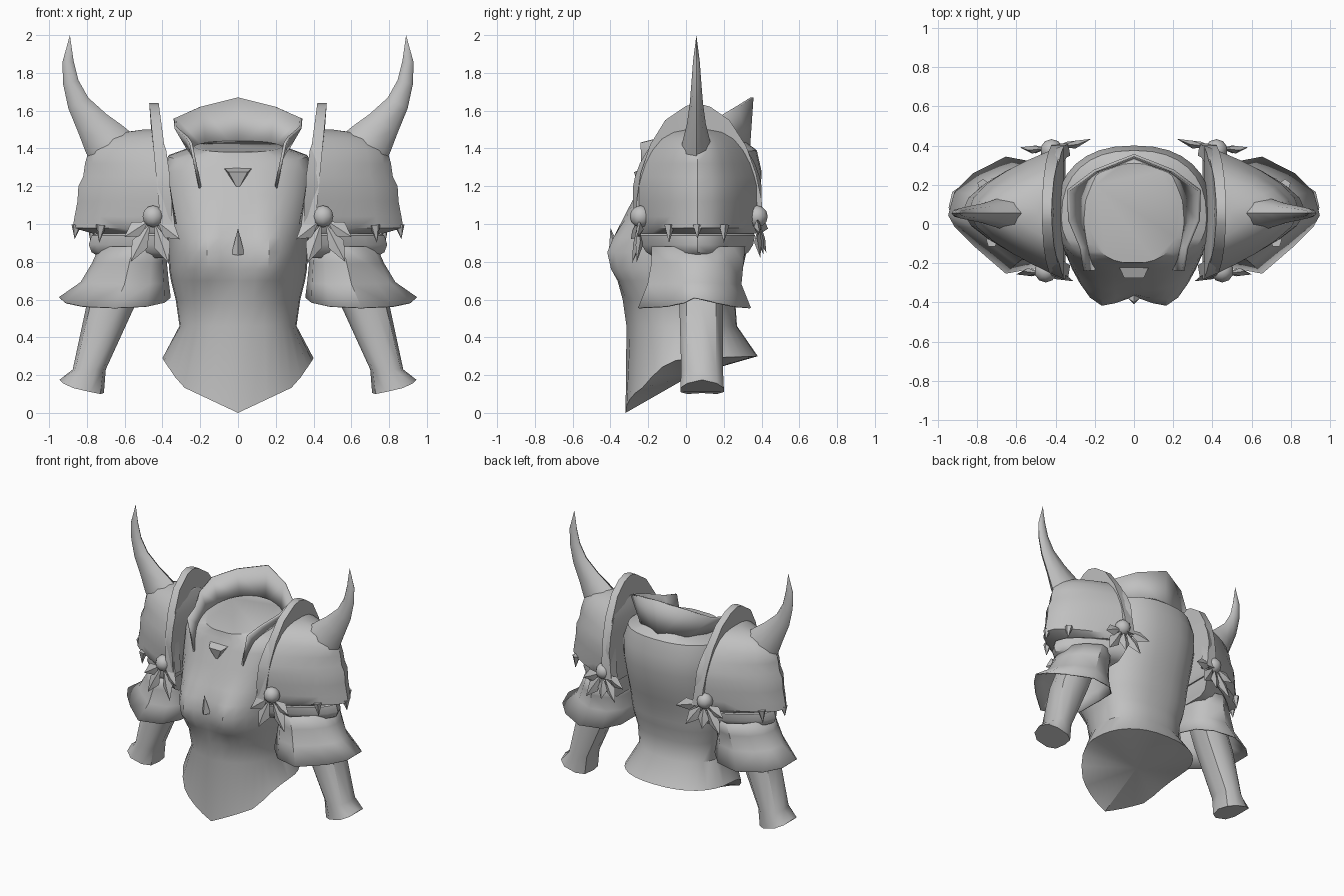
import bpy, bmesh, math
from mathutils import Vector

if "Cube" in bpy.data.objects:
    bpy.data.objects.remove(bpy.data.objects["Cube"])

steel = bpy.data.materials.new("grey_steel")
steel.diffuse_color = (0.53, 0.53, 0.53, 1)
steel.use_nodes = True
steel.node_tree.nodes["Principled BSDF"].inputs["Base Color"].default_value = steel.diffuse_color


def loft(name, rings, caps=(True, True), closed=True, mirror=True, thick=0, angle=40, poles=(None, None)):
    """Skin a list of equal-length point rings, optionally capped or ended in a pole."""
    bm = bmesh.new()
    vs = [[bm.verts.new(p) for p in r] for r in rings]
    n = len(rings[0])
    for a, b in zip(vs, vs[1:]):
        for i in range(n if closed else n - 1):
            j = (i + 1) % n
            bm.faces.new((a[i], a[j], b[j], b[i]))
    for k, ring in ((0, vs[0]), (1, vs[-1])):
        if poles[k] is not None:
            c = bm.verts.new(poles[k])
            for i in range(n):
                bm.faces.new((ring[i], ring[(i + 1) % n], c))
        elif closed and caps[k]:
            bm.faces.new(ring)
    return finish(name, bm, mirror, thick, angle)


def finish(name, bm, mirror=True, thick=0, angle=40):
    bmesh.ops.recalc_face_normals(bm, faces=bm.faces[:])
    me = bpy.data.meshes.new(name)
    bm.to_mesh(me)
    bm.free()
    me.materials.append(steel)
    ob = bpy.data.objects.new(name, me)
    bpy.context.collection.objects.link(ob)
    bpy.ops.object.select_all(action='DESELECT')
    ob.select_set(True)
    bpy.context.view_layer.objects.active = ob
    bpy.ops.object.shade_smooth_by_angle(angle=math.radians(angle))
    if mirror:
        ob.modifiers.new("mirror", 'MIRROR')
    if thick:
        s = ob.modifiers.new("thickness", 'SOLIDIFY')
        s.thickness = thick
        s.offset = 0
    return ob


def power(v, e):
    return math.copysign(abs(v) ** e, v)


def spike(name, base, tip, r, sides=4, mirror=True):
    """Pointed cone from base to tip."""
    base, tip = Vector(base), Vector(tip)
    q = (tip - base).to_track_quat('Z', 'Y')
    ring = [base + q @ Vector((r * math.cos(a), r * math.sin(a), 0))
            for a in (2 * math.pi * i / sides for i in range(sides))]
    return loft(name, [ring], poles=(None, tip), mirror=mirror, angle=30)


# Torso: z, half width, front y, back y
rows = [(0.28, .40, -.32, .38), (.46, .31, -.30, .27), (.60, .33, -.32, .26), (.70, .355, -.355, .29),
        (.76, .365, -.37, .30), (.85, .37, -.37, .32), (.93, .375, -.36, .345), (1.02, .385, -.335, .37),
        (1.15, .40, -.275, .395), (1.28, .40, -.235, .40), (1.36, .37, -.21, .375), (1.41, .23, -.20, .31)]
torso = []
for k, (z, hw, yf, yb) in enumerate(rows):
    ring = []
    for i in range(32):
        t = 2 * math.pi * i / 32
        c, s = math.cos(t), math.sin(t)
        x = hw * power(c, .85)
        y = .03 + (yb - .03 if s > 0 else .03 - yf) * power(s, .85)
        zz = z
        if k == 0:      # pointed hem
            zz = .29 + .01 * s
            if s < -.01:
                x = hw * c
                zz = min(.29, .47 * abs(x) + max(0, abs(x) - .3))
        elif k >= len(rows) - 2:
            zz += .03 * s
        if s < 0:       # breast swell and waist ridge
            y -= .075 * math.exp(-((abs(x) - .18) / .11) ** 2 - ((z - .84) / .14) ** 2)
            if abs(x) < .02 and k:
                y -= .015 if z < .7 else -.005
        ring.append((x, y, zz))
    torso.append(ring)
loft("torso", torso, mirror=False, poles=((0, .03, .2), None), angle=35)

# Flared neck collar
low = [(0, .33, 1.38), (.17, .27, 1.39), (.25, .12, 1.40), (.26, 0, 1.39), (.23, -.12, 1.33), (.2, -.235, 1.19)]
high = [(0, .35, 1.67), (.2, .27, 1.62), (.335, .17, 1.56), (.33, .02, 1.51), (.27, -.12, 1.46), (.25, -.24, 1.43)]
loft("collar", [low, high], closed=False, thick=.015)

# Throat plate and chest spike
loft("throat_plate", [[(-.08, -.21, 1.3), (.08, -.21, 1.3), (.05, -.275, 1.275), (-.05, -.275, 1.275)]],
     poles=(None, (0, -.25, 1.18)), mirror=False)
spike("chest_spike", (0, -.375, .84), (0, -.40, .98), .035, mirror=False)


# Shoulder guards shaped like fanged heads, pointed outwards
def half_slice(z, xin, xout, hy, yc=.06):
    out = []
    for i in range(15):
        t = math.pi * (i / 14 - .5)
        s = math.sin(t)
        f = 1 - abs(s) ** (1.6 if s < 0 else 1.9)
        out.append((xin + (xout - xin) * f, yc + hy * s, z))
    return out


loft("shoulder_head", [half_slice(*r) for r in [
    (.95, .36, .77, .31), (.98, .35, .875, .325), (1.04, .35, .865, .335), (1.12, .35, .85, .34), (1.2, .36, .845, .34),
    (1.25, .36, .82, .33), (1.32, .37, .81, .305), (1.39, .38, .79, .265), (1.45, .40, .72, .21),
    (1.485, .41, .61, .15), (1.5, .43, .5, .07)]])
loft("lower_jaw", [half_slice(*r) for r in [
    (.96, .37, .72, .29), (.94, .37, .775, .305), (.89, .37, .79, .295), (.85, .38, .775, .27), (.82, .38, .72, .22)]])

# Fangs along the upper jaw
for nm, x, y, r, z in (("mid_fang", .855, .06, .028, .92), ("front_fang", .725, -.09, .03, .9),
                       ("back_fang", .77, .2, .03, .9)):
    spike(nm, (x, y, .995), (x + .01, y, z), r, 5)

# Horns sweeping out and up
path = [(.66, 1.39, .135, .085), (.71, 1.45, .12, .07), (.77, 1.53, .09, .05), (.845, 1.64, .06, .035),
        (.885, 1.75, .042, .026), (.90, 1.86, .03, .018)]
horn = []
for k, (x, z, r, ry) in enumerate(path):
    a, b = path[max(0, k - 1)], path[min(len(path) - 1, k + 1)]
    d = Vector((b[0] - a[0], 0, b[1] - a[1])).normalized()
    side = Vector((d.z, 0, -d.x))
    horn.append([Vector((x, .055, z)) + side * r * math.cos(t) + Vector((0, ry * math.sin(t), 0))
                 for t in (2 * math.pi * i / 8 for i in range(8))])
loft("horn", horn, poles=(None, (.89, .055, 2.0)), angle=50)

# Raised arch rim around each shoulder
arch = [(-.27, 1.0), (-.26, 1.13), (-.24, 1.27), (-.19, 1.42), (-.11, 1.55), (0, 1.625), (.06, 1.64), (.13, 1.62),
        (.23, 1.55), (.32, 1.41), (.37, 1.27), (.40, 1.13), (.41, 1.0)]
rim = []
for y, z in arch:
    f = (z - 1) / .64
    xi, xo = .335 + .085 * f, .41 + .06 * f
    yi, zi = .065 + (y - .065) * .82, 1 + (z - 1) * .78
    rim.append([(xi, y, z), (xo, y, z), (xo - .01, yi, zi), (xi - .01, yi, zi)])
loft("shoulder_rim", rim)

# Flower studs with pointed petals, front and back
petals = {"front": ((218, .18), (251, .25), (297, .26), (327, .18)),
          "back": ((195, .21), (235, .22), (270, .19), (303, .25), (335, .18))}
for nm, cx, cy, d in (("front", .45, -.24, -1), ("back", .42, .375, 1)):
    bm = bmesh.new()
    bmesh.ops.create_uvsphere(bm, u_segments=10, v_segments=6, radius=.058)
    bmesh.ops.translate(bm, vec=(cx, cy, 1.04), verts=bm.verts[:])
    finish(nm + "_stud", bm)
    for i, (deg, ln) in enumerate(petals[nm]):
        # petals lie along the tapering shoulder surface
        c0, s0 = math.cos(math.radians(deg)), math.sin(math.radians(deg))
        u = Vector((c0, -d * .12 * c0, s0))
        w = Vector((-s0, d * .12 * s0, c0))
        c = Vector((cx, cy + d * .015, 1.03))
        mid, out = c + u * ln * .6, Vector((0, d * .02, 0))
        loft(f"{nm}_petal_{i + 1}", [[mid + w * .045, mid + out, mid - w * .045, mid - out]],
             caps=(False, False), poles=(c + u * .03, c + u * ln + out), angle=20)


# Flared skirt under each shoulder guard, tapering outwards
def oval(z, x0, x1, y0, y1, n=12, dip=0, lift=0, taper=(0, 0)):
    cx, cy = (x0 + x1) / 2, (y0 + y1) / 2
    pts = []
    for t in (2 * math.pi * i / n for i in range(n)):
        c, s = math.cos(t), math.sin(t)
        px, py = power(c, .8), power(s, .8)
        narrow = 1 - taper[0 if s < 0 else 1] * max(0, px)
        pts.append((cx + (x1 - x0) / 2 * px, cy + (y1 - y0) / 2 * py * narrow, z - dip * abs(s) + lift * c))
    return pts


loft("arm_skirt", [oval(.88, .38, .73, -.18, .31, taper=(.5, .3)), oval(.79, .38, .77, -.18, .30, taper=(.5, .3)),
                   oval(.69, .37, .83, -.20, .29, dip=.01, taper=(.6, .3)),
                   oval(.61, .36, .945, -.25, .34, dip=.055, taper=(.75, .35))],
     caps=(False, False), thick=.008)

# Sleeves with a flared cuff
loft("sleeve", [oval(.80, .46, .71, -.04, .2, 10), oval(.58, .54, .80, -.04, .2, 10),
                oval(.23, .70, .875, -.03, .2, 10), oval(.14, .71, .945, -.035, .205, 10, dip=.02, lift=.035)])
